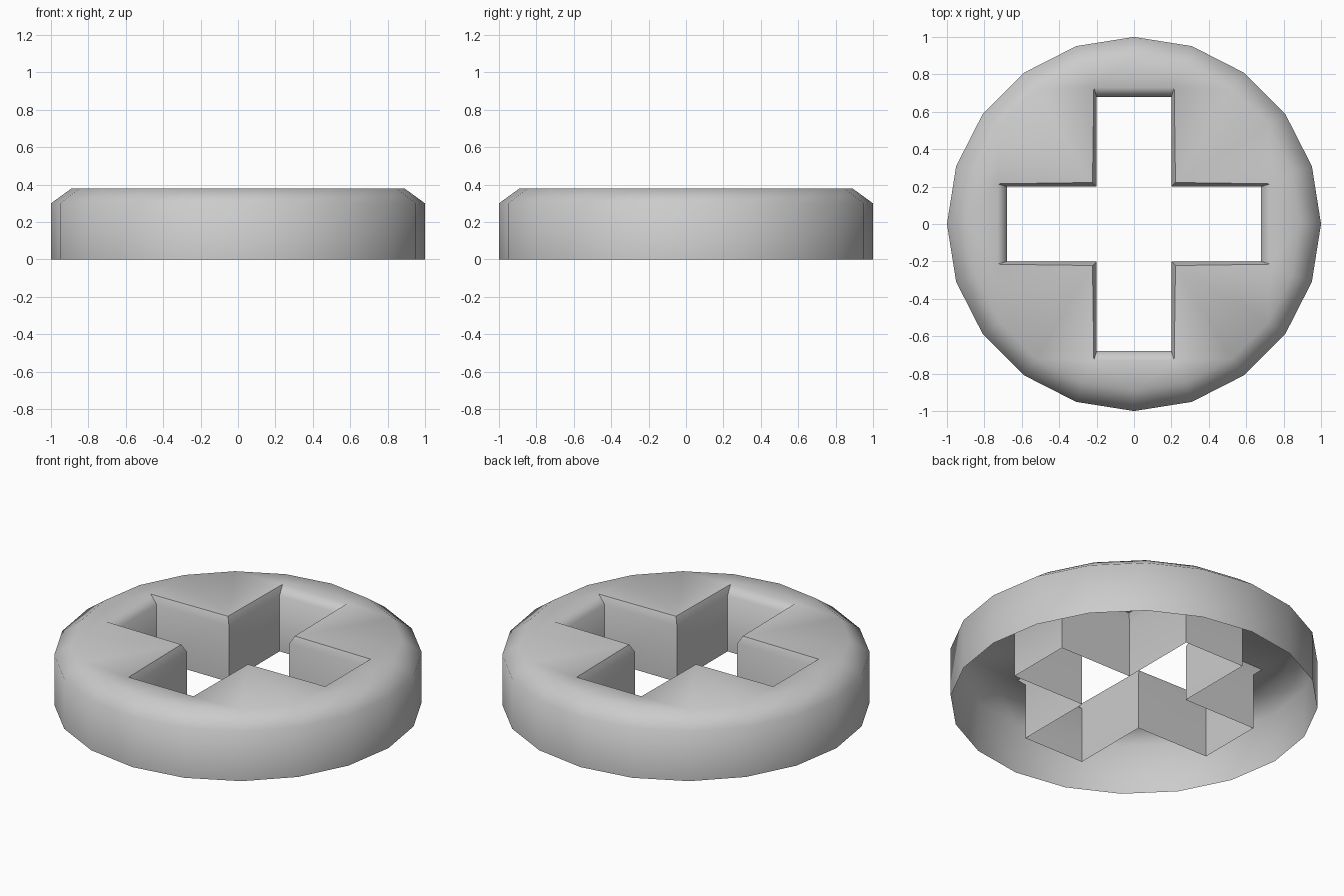
import bpy, bmesh, math

if "Cube" in bpy.data.objects:
    bpy.data.objects.remove(bpy.data.objects["Cube"])

SIDES = 20


def ring(bm, pts, z):
    return [bm.verts.new((x, y, z)) for x, y in pts]


def circle(r):
    return [(r * math.cos(2 * math.pi * i / SIDES), r * math.sin(2 * math.pi * i / SIDES))
            for i in range(SIDES)]


def cross(reach, half, inner):
    # one quarter of the plus outline, turned four times
    quarter = [(reach, -half), (reach, half), (inner, inner)]
    pts = []
    for k in range(4):
        c, s = round(math.cos(k * math.pi / 2)), round(math.sin(k * math.pi / 2))
        pts += [(x * c - y * s, x * s + y * c) for x, y in quarter]
    return pts


def skin(bm, a, b):
    n = len(a)
    for i in range(n):
        j = (i + 1) % n
        bm.faces.new((a[i], a[j], b[j], b[i]))


def loop_edges(bm, vs):
    return [bm.edges.get((vs[i], vs[(i + 1) % len(vs)])) for i in range(len(vs))]


bm = bmesh.new()

# outer wall and chamfer, open underneath
outer = [ring(bm, circle(r), z) for r, z in ((1, 0), (1, 0.30), (0.89, 0.38))]
for a, b in zip(outer, outer[1:]):
    skin(bm, a, b)

# plus-shaped slot walls with a small bevel at the top
slot = [ring(bm, cross(*c), z) for c, z in (((0.73, 0.215, 0.222), 0.38),
                                            ((0.68, 0.20, 0.20), 0.335),
                                            ((0.68, 0.20, 0.20), 0.0))]
for a, b in zip(slot, slot[1:]):
    skin(bm, a, b)

# flat top between rim and slot
bmesh.ops.triangle_fill(bm, use_beauty=True, normal=(0, 0, 1),
                        edges=loop_edges(bm, outer[-1]) + loop_edges(bm, slot[0]))
bmesh.ops.recalc_face_normals(bm, faces=bm.faces)
bm.normal_update()
top = max(bm.faces, key=lambda f: f.calc_center_median().z)
if top.normal.z < 0:
    bmesh.ops.reverse_faces(bm, faces=bm.faces)

mesh = bpy.data.meshes.new("slotted_cap")
bm.to_mesh(mesh)
bm.free()
cap = bpy.data.objects.new("slotted_cap", mesh)
bpy.context.collection.objects.link(cap)
bpy.context.view_layer.objects.active = cap
cap.select_set(True)
bpy.ops.object.shade_smooth_by_angle(angle=math.radians(65))
